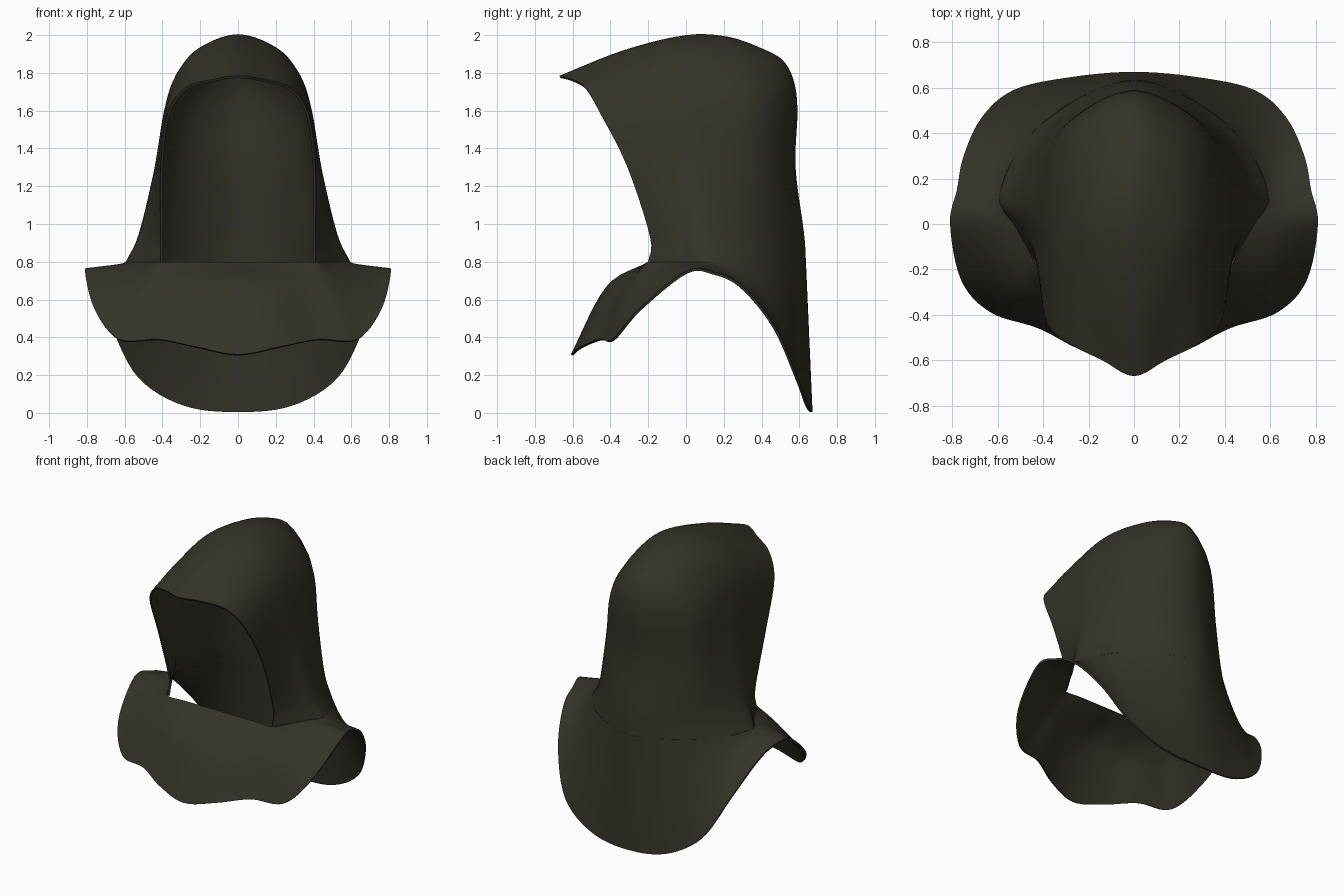
import bpy
import math
from mathutils import Vector

cube = bpy.data.objects.get("Cube")
if cube:
    bpy.data.objects.remove(cube, do_unlink=True)

# Dark olive cloth
cloth = bpy.data.materials.new("dark olive cloth")
cloth.use_nodes = True
colour = (0.034, 0.033, 0.021, 1)
cloth.diffuse_color = colour
shader = cloth.node_tree.nodes["Principled BSDF"]
shader.inputs["Base Color"].default_value = colour
shader.inputs["Roughness"].default_value = 0.9


def flipped(p):
    return Vector((-p.x, p.y, p.z))


def spline(points, steps, mirror_start=False, mirror_end=False):
    """Smooth curve through points; mirrored ends stay smooth across x = 0."""
    pts = [Vector(p) for p in points]
    first = flipped(pts[1]) if mirror_start else 2 * pts[0] - pts[1]
    last = flipped(pts[-2]) if mirror_end else 2 * pts[-1] - pts[-2]
    ext = [first] + pts + [last]
    curve = []
    for a, b, c, d in zip(ext, ext[1:], ext[2:], ext[3:]):
        for s in range(steps):
            t = s / steps
            curve.append(0.5 * (2 * b + (c - a) * t
                                + (2 * a - 5 * b + 4 * c - d) * t ** 2
                                + (3 * b - a - 3 * c + d) * t ** 3))
    curve.append(pts[-1])
    return curve


def cloth_part(name, rows, steps, start_on_axis, end_row_on_axis):
    """Skin a smooth sheet over half rows, mirror it and give it thickness."""
    dense = [spline(r, steps, start_on_axis, True) for r in rows]
    columns = [spline(c, steps, False, end_row_on_axis) for c in zip(*dense)]
    high = len(columns[0])
    verts = [p for column in columns for p in column]
    faces = []
    for i in range(len(columns) - 1):
        for j in range(high - 1):
            k = i * high + j
            faces.append((k, k + high, k + high + 1, k + 1))
    mesh = bpy.data.meshes.new(name)
    mesh.from_pydata(verts, [], faces)
    mesh.materials.append(cloth)
    obj = bpy.data.objects.new(name, mesh)
    bpy.context.collection.objects.link(obj)
    mirror = obj.modifiers.new("mirror", "MIRROR")
    mirror.use_clip = True
    solid = obj.modifiers.new("thickness", "SOLIDIFY")
    solid.thickness = 0.014
    solid.offset = -1
    bpy.ops.object.select_all(action="DESELECT")
    obj.select_set(True)
    bpy.context.view_layer.objects.active = obj
    for modifier in ("mirror", "thickness"):
        bpy.ops.object.modifier_apply(modifier=modifier)
    bpy.ops.object.shade_smooth_by_angle(angle=math.radians(50))
    return obj


# Hood: each row runs from the face opening round to the middle of the back
neck = [(.41, -.2, .8), (.53, 0, .8), (.59, .14, .8), (.42, .43, .8), (0, .635, .8)]
hood_rows = [
    neck,
    [(.41, -.19, .93), (.48, -.04, .95), (.52, .12, .95), (.37, .43, .95), (0, .625, .95)],
    [(.41, -.31, 1.3), (.43, -.1, 1.3), (.435, .12, 1.3), (.33, .42, 1.3), (0, .58, 1.3)],
    [(.375, -.45, 1.58), (.385, -.2, 1.6), (.385, .08, 1.6), (.31, .41, 1.6), (0, .59, 1.6)],
    [(.28, -.53, 1.72), (.32, -.27, 1.76), (.325, .03, 1.79), (.25, .39, 1.77), (0, .57, 1.76)],
    [(.14, -.6, 1.765), (.18, -.3, 1.87), (.21, .0, 1.93), (.15, .32, 1.91), (0, .51, 1.87)],
    [(0, -.67, 1.785), (0, -.33, 1.92), (0, 0, 2), (0, .23, 1.99), (0, .4, 1.93)],
]
cloth_part("hood", hood_rows, 5, False, True)

# Shoulder cape: rows run from the middle of the front to the middle of the back
collar = [Vector((x, -.2, .8)) for x in (0, .14, .28)] + spline(neck, 2, False, True)
hem = [Vector(p) for p in (
    (0, -.61, .31), (.22, -.56, .35), (.42, -.46, .39), (.63, -.39, .39),
    (.76, -.25, .55), (.81, 0, .75), (.78, .15, .745), (.75, .3, .67),
    (.67, .47, .46), (.53, .59, .19), (.29, .645, .04), (0, .67, .005))]
middle = []
for i, (top, low) in enumerate(zip(collar, hem)):
    front = max(0, 1 - i / 5)
    fold = 0.014 * (-1) ** i
    bulge = Vector((0, -0.03 * front + fold * front, 0.1 * front + fold * front))
    middle.append((top + low) / 2 + bulge)
cloth_part("shoulder_cape", [hem, middle, collar], 6, True, False)
